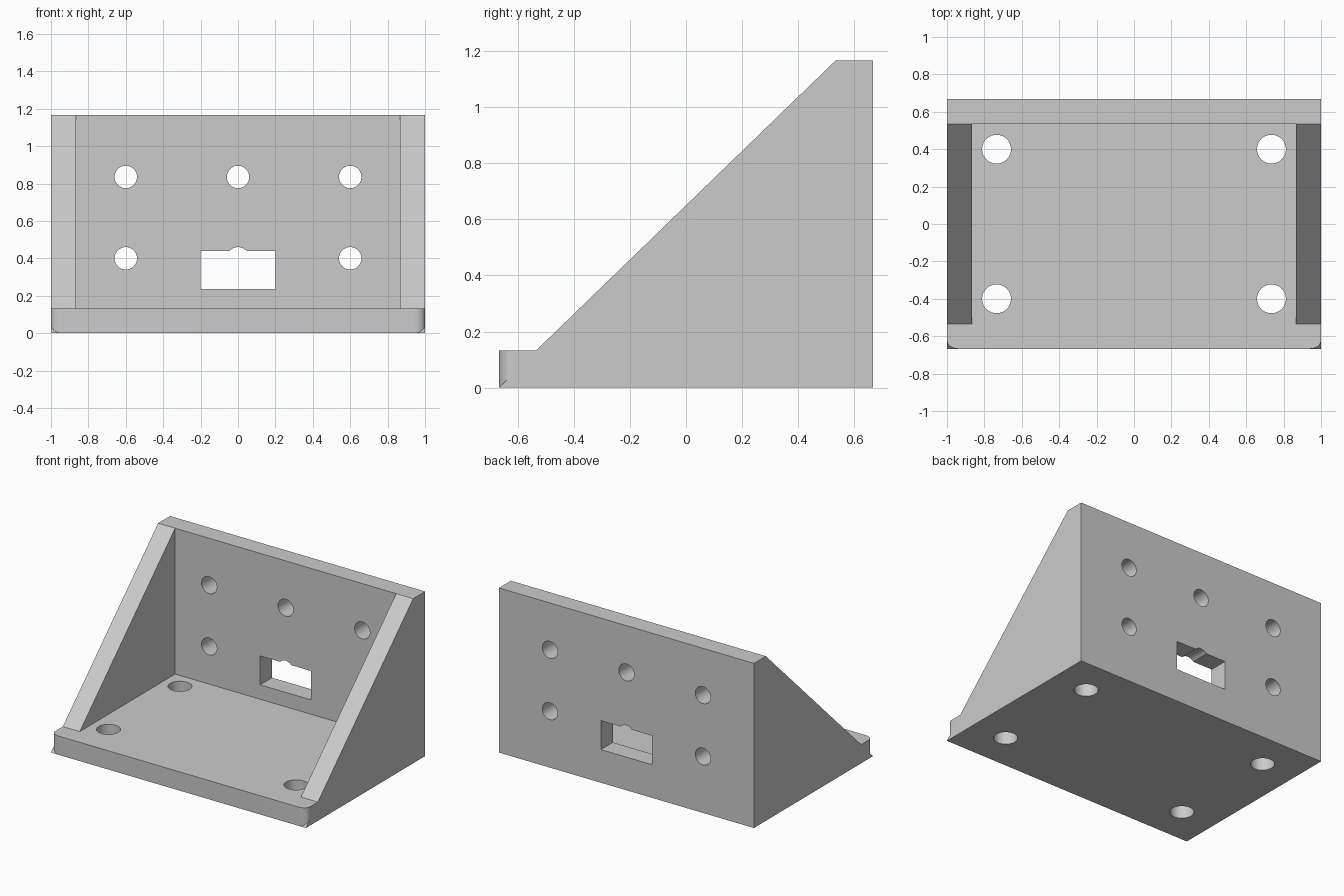
import bpy
import bmesh
from math import cos, sin, pi, radians
from mathutils import Vector

if "Cube" in bpy.data.objects:
    bpy.data.objects.remove(bpy.data.objects["Cube"], do_unlink=True)

HALF_W, HALF_D, HEIGHT, THICK = 1.0, 0.667, 1.167, 0.133
BACK_IN = HALF_D - THICK      # inner face of the back plate

grey = bpy.data.materials.new("plain grey")
grey.use_nodes = True
grey.diffuse_color = (0.6, 0.6, 0.6, 1)
grey.node_tree.nodes["Principled BSDF"].inputs["Base Color"].default_value = (0.6, 0.6, 0.6, 1)


def prism(name, start, end):
    """Solid between two matching outlines."""
    bm = bmesh.new()
    a = [bm.verts.new(p) for p in start]
    b = [bm.verts.new(p) for p in end]
    n = len(a)
    bm.faces.new(a)
    bm.faces.new(b[::-1])
    for i in range(n):
        j = (i + 1) % n
        bm.faces.new((a[i], b[i], b[j], a[j]))
    bmesh.ops.recalc_face_normals(bm, faces=bm.faces)
    mesh = bpy.data.meshes.new(name)
    bm.to_mesh(mesh)
    bm.free()
    obj = bpy.data.objects.new(name, mesh)
    mesh.materials.append(grey)
    bpy.context.collection.objects.link(obj)
    return obj


def box(name, lo, hi):
    outline = [(lo[0], lo[1]), (hi[0], lo[1]), (hi[0], hi[1]), (lo[0], hi[1])]
    return prism(name, [(x, y, lo[2]) for x, y in outline],
                 [(x, y, hi[2]) for x, y in outline])


def drill(name, centre, axis, radius, sides=48):
    """Round cutter through a plate, along 'y' or 'z'."""
    c = Vector(centre)
    ring, shift = [], Vector((0, 0.2, 0)) if axis == "y" else Vector((0, 0, 0.2))
    for i in range(sides):
        u, v = radius * cos(2 * pi * i / sides), radius * sin(2 * pi * i / sides)
        ring.append(c + Vector((u, 0, v) if axis == "y" else (u, v, 0)))
    return prism(name, [p - shift for p in ring], [p + shift for p in ring])


def cut(obj, cutter):
    cutter.hide_render = True
    mod = obj.modifiers.new("cut", "BOOLEAN")
    mod.operation = "DIFFERENCE"
    mod.solver = "EXACT"
    mod.object = cutter
    bpy.ops.object.modifier_apply(modifier=mod.name)
    bpy.data.objects.remove(cutter, do_unlink=True)


# Side profile of base, sloping ribs and back plate in one solid
profile = [(-HALF_D, 0), (HALF_D, 0), (HALF_D, HEIGHT), (BACK_IN, HEIGHT),
           (-BACK_IN, THICK), (-HALF_D, THICK)]
bracket = prism("angle_bracket", [(-HALF_W, y, z) for y, z in profile],
                [(HALF_W, y, z) for y, z in profile])
bpy.ops.object.select_all(action="DESELECT")
bpy.context.view_layer.objects.active = bracket
bracket.select_set(True)

# Open space between the two ribs
inner = HALF_W - THICK
cut(bracket, box("pocket", (-inner, -1, THICK), (inner, BACK_IN, 2)))

# Rounded front corners, each leaving a small ramp at the foot
RX, RY, OUT = 0.06, 0.045, 0.03
for side in (-1, 1):
    outline = [(-OUT, -OUT), (RX, -OUT)]
    for i in range(13):
        t = pi / 2 * i / 12
        outline.append((RX * (1 - sin(t)), RY * (1 - cos(t))))
    outline.append((-OUT, RY))
    low = [(side * (HALF_W - x), y - HALF_D, y) for x, y in outline]
    cut(bracket, prism("corner_cutter", low, [(x, y, 0.3) for x, y, z in low]))

# Bolt holes in the base
for x in (-0.735, 0.735):
    for y in (-0.4, 0.4):
        cut(bracket, drill("base_hole", (x, y, 0.07), "z", 0.077))

# Screw holes in the back plate; the lower middle one joins the slot
for x in (-0.6, 0, 0.6):
    for z in (0.4, 0.835):
        cut(bracket, drill("back_hole", (x, 0.6, z), "y", 0.06))

# Rectangular slot in the back plate
cut(bracket, box("slot", (-0.2, 0.4, 0.235), (0.2, 0.8, 0.44)))

bpy.ops.object.shade_smooth_by_angle(angle=radians(30))
